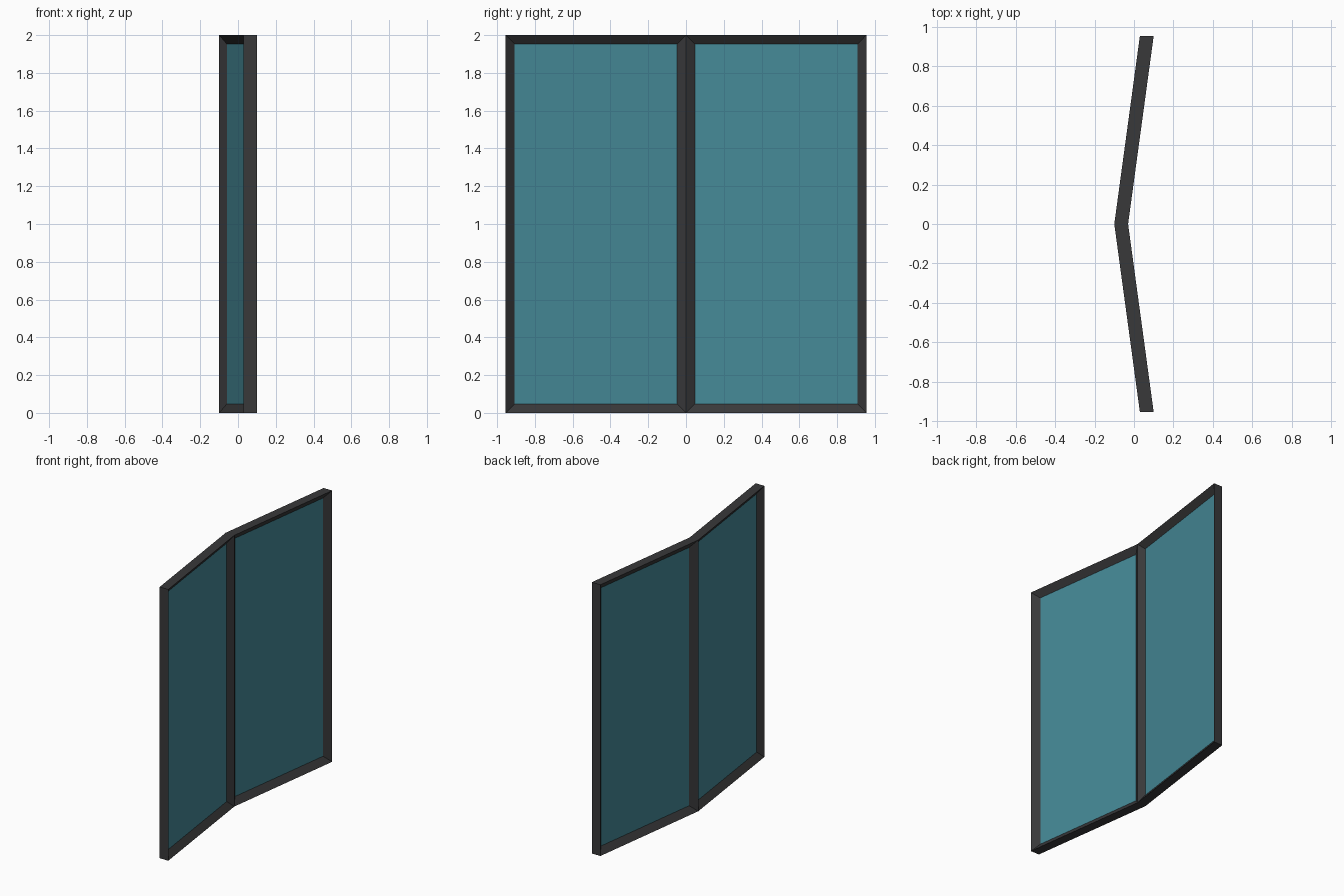
import bpy, bmesh

if "Cube" in bpy.data.objects:
    bpy.data.objects.remove(bpy.data.objects["Cube"])

HALF_W, HEIGHT = 0.955, 2.0   # half span along y, height
DEPTH, BAR = 0.07, 0.048      # frame depth along x, visible bar width


def sheet_x(y, offset=0.0):
    """x of the bent mid-sheet at a given y."""
    return -0.065 + 0.13 * abs(y) / HALF_W + offset


def rect(bm, side, inset, offset):
    """Corner verts of one panel's rectangle, inset from its border."""
    y0, y1 = inset, HALF_W - inset
    z0, z1 = inset, HEIGHT - inset
    return [bm.verts.new((sheet_x(y, offset), side * y, z))
            for y, z in ((y0, z0), (y1, z0), (y1, z1), (y0, z1))]


def bridge(bm, a, b, edges):
    for i in edges:
        j = (i + 1) % 4
        bm.faces.new((a[i], a[j], b[j], b[i]))


def finish(bm, name, color):
    bmesh.ops.remove_doubles(bm, verts=bm.verts, dist=1e-5)
    bmesh.ops.recalc_face_normals(bm, faces=bm.faces)
    mesh = bpy.data.meshes.new(name)
    bm.to_mesh(mesh)
    bm.free()
    mat = bpy.data.materials.new(name + "_material")
    mat.diffuse_color = color
    mat.use_nodes = True
    mat.node_tree.nodes["Principled BSDF"].inputs["Base Color"].default_value = mat.diffuse_color
    mesh.materials.append(mat)
    bpy.context.collection.objects.link(bpy.data.objects.new(name, mesh))


# Frame: mitred bars whose faces slope inwards to meet the glass at mid-depth
bm = bmesh.new()
for side in (-1, 1):
    front = rect(bm, side, 0, DEPTH / 2)
    back = rect(bm, side, 0, -DEPTH / 2)
    inner = rect(bm, side, BAR, 0)
    bridge(bm, front, inner, range(4))
    bridge(bm, inner, back, range(4))
    bridge(bm, back, front, range(3))   # bottom, outer end, top
finish(bm, "window_frame", (0.04, 0.04, 0.042, 1))

# Glass: one thin pane per half
for side, name in ((-1, "glass_pane_front"), (1, "glass_pane_back")):
    bm = bmesh.new()
    bm.faces.new(rect(bm, side, BAR, 0))
    finish(bm, name, (0.06, 0.25, 0.31, 0.85))
